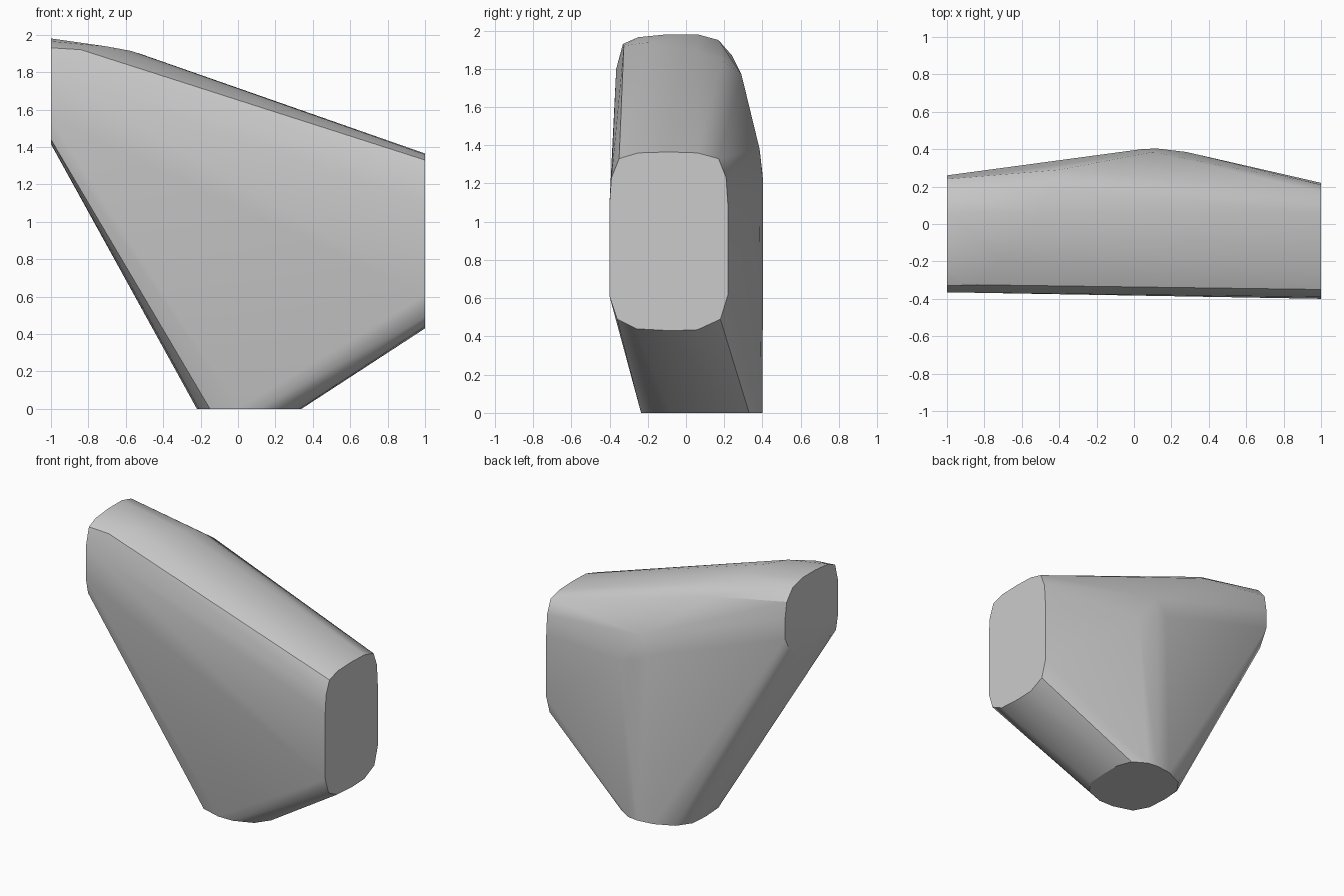
import bpy
import bmesh
import math

cube = bpy.data.objects.get("Cube")
if cube:
    bpy.data.objects.remove(cube, do_unlink=True)

# Plain grey material
grey = bpy.data.materials.new("plain grey")
grey.use_nodes = True
colour = (0.6, 0.6, 0.6, 1)
grey.diffuse_color = colour
grey.node_tree.nodes["Principled BSDF"].inputs["Base Color"].default_value = colour

# Rounded outline of the large side end, as (y, z)
large_end = [(-.35, 1.33), (-.25, 1.36), (-.09, 1.365), (.06, 1.36), (.17, 1.33),
             (.21, 1.23), (.22, 1.08), (.22, .62), (.18, .49), (.06, .435),
             (-.08, .43), (-.26, .44), (-.36, .49), (-.4, .61), (-.4, 1.1), (-.39, 1.23)]

# Rounded outline of the raised side end, as (y, z)
raised_end = [(-.33, 1.93), (-.25, 1.965), (-.1, 1.98), (.06, 1.98), (.17, 1.95),
              (.24, 1.87), (.26, 1.75), (.26, 1.6), (.19, 1.47), (.06, 1.425),
              (-.08, 1.415), (-.25, 1.42), (-.34, 1.44), (-.365, 1.55), (-.365, 1.8)]

# Rounded outline of the foot, as (x, y)
foot = [(-.15, -.19), (0, -.235), (.12, -.235), (.26, -.18), (.33, -.08), (.34, .08),
        (.34, .22), (.3, .33), (.2, .39), (.12, .4), (0, .385), (-.14, .32),
        (-.21, .22), (-.22, .08), (-.21, -.08)]

# Soft bend across the top, and the bulge at the back
top_bend = [(-.84, -.325, 1.92), (-.7, -.2, 1.937), (-.57, -.08, 1.913),
            (-.5, .06, 1.89), (-.45, .19, 1.845), (-.4, .29, 1.77)]
back_bulge = [(.12, .404, 1.2), (.04, .4, 1.25), (.28, .385, 1.15), (.1, .385, 1.38)]

points = [(1, y, z) for y, z in large_end]
points += [(-1, y, z) for y, z in raised_end]
points += [(x, y, 0) for x, y in foot]
points += top_bend + back_bulge

# Stretch one skin over the three ends
bm = bmesh.new()
for p in points:
    bm.verts.new(p)
hull = bmesh.ops.convex_hull(bm, input=bm.verts[:])
loose = [v for v in bm.verts if not v.link_faces]
bmesh.ops.delete(bm, geom=loose, context='VERTS')
bmesh.ops.dissolve_limit(bm, angle_limit=math.radians(1),
                         verts=bm.verts[:], edges=bm.edges[:])
bmesh.ops.recalc_face_normals(bm, faces=bm.faces[:])
mesh = bpy.data.meshes.new("three_ended_block")
bm.to_mesh(mesh)
bm.free()
mesh.materials.append(grey)

block = bpy.data.objects.new("three_ended_block", mesh)
bpy.context.collection.objects.link(block)
bpy.context.view_layer.objects.active = block
block.select_set(True)
bpy.ops.object.shade_smooth_by_angle(angle=math.radians(30))
